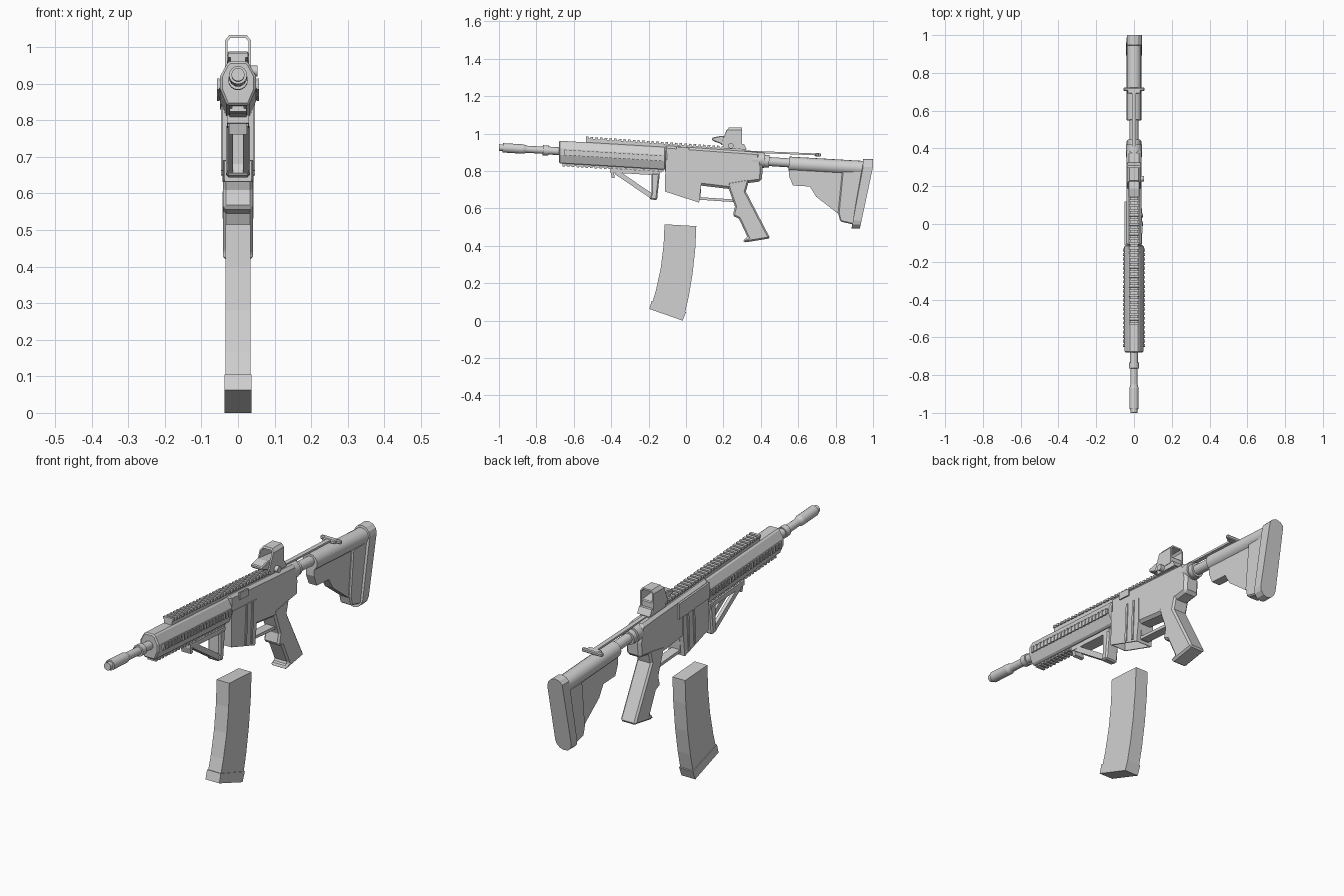
import bpy, bmesh, math
from mathutils import Matrix, Vector

if "Cube" in bpy.data.objects:
    bpy.data.objects.remove(bpy.data.objects["Cube"])

grey = bpy.data.materials.new("plain_grey")
grey.diffuse_color = (0.64, 0.64, 0.64, 1)
grey.use_nodes = True
grey.node_tree.nodes["Principled BSDF"].inputs["Base Color"].default_value = grey.diffuse_color


def finish(name, bm, bevel=0, smooth=False):
    bmesh.ops.recalc_face_normals(bm, faces=bm.faces[:])
    me = bpy.data.meshes.new(name)
    bm.to_mesh(me)
    bm.free()
    me.materials.append(grey)
    ob = bpy.data.objects.new(name, me)
    bpy.context.collection.objects.link(ob)
    if bevel:
        m = ob.modifiers.new("bevel", 'BEVEL')
        m.width, m.segments, m.limit_method = bevel, 1, 'ANGLE'
        m.angle_limit = math.radians(50)
    if smooth:
        bpy.context.view_layer.objects.active = ob
        ob.select_set(True)
        bpy.ops.object.shade_smooth_by_angle(angle=math.radians(40))
        ob.select_set(False)
    return ob


def skin(bm, a, b):
    """Close the space between two matching outlines."""
    va, vb = [bm.verts.new(p) for p in a], [bm.verts.new(p) for p in b]
    n = len(a)
    bm.faces.new(va)
    bm.faces.new(vb[::-1])
    for i in range(n):
        bm.faces.new((va[i], vb[i], vb[(i + 1) % n], va[(i + 1) % n]))


def side(name, pts, half, bevel=0, x=0):
    """Side profile (y, z) extruded across x."""
    bm = bmesh.new()
    skin(bm, [(x - half, y, z) for y, z in pts], [(x + half, y, z) for y, z in pts])
    return finish(name, bm, bevel)


def sweep(name, sec, front, back, z0=0, z1=0, bevel=0):
    """Front section (x, z) extruded along y; end positions are functions of z."""
    bm = bmesh.new()
    skin(bm, [(x, front(z), z + z0) for x, z in sec], [(x, back(z), z + z1) for x, z in sec])
    return finish(name, bm, bevel)


def bar(bm, p, q, width, height, x=0):
    """Box between two (y, z) points."""
    d = Vector((0, q[0] - p[0], q[1] - p[1]))
    rot = Matrix.Rotation(math.atan2(d.z, d.y), 4, 'X')
    mid = Matrix.Translation((x, (p[0] + q[0]) / 2, (p[1] + q[1]) / 2))
    bmesh.ops.create_cube(bm, size=1, matrix=mid @ rot @ Matrix.Diagonal((width, d.length, height, 1)))


def bars(name, *specs, bevel=0):
    bm = bmesh.new()
    for s in specs:
        bar(bm, *s)
    return finish(name, bm, bevel)


def rods(name, *specs, n=16):
    """Round parts, each from p to q with end radii."""
    bm = bmesh.new()
    for p, q, r1, r2 in specs:
        p, q = Vector(p), Vector(q)
        rot = (q - p).to_track_quat('Z', 'Y').to_matrix().to_4x4()
        bmesh.ops.create_cone(bm, cap_ends=True, segments=n, radius1=r1, radius2=r2,
                              depth=(q - p).length, matrix=Matrix.Translation((p + q) / 2) @ rot)
    return finish(name, bm, smooth=True)


def rail(name, p, q, count, base, tooth, x=0, dx=0, dz=0):
    """Slotted rail: a base bar plus evenly spaced teeth shifted by dx, dz."""
    bm = bmesh.new()
    bar(bm, p, q, *base, x)
    p2, q2 = Vector((p[0], p[1] + dz)), Vector((q[0], q[1] + dz))
    for i in range(count):
        bar(bm, p2.lerp(q2, i / count), p2.lerp(q2, (i + 0.55) / count), *tooth, x + dx)
    finish(name, bm)


def axis(y):
    return 0.925 - 0.06 * (y + 1)


def on_axis(y):
    return (0, y, axis(y))


# Barrel and muzzle
rods("barrel", (on_axis(-0.9), on_axis(-0.5), 0.019, 0.019))
rods("muzzle", (on_axis(-1), on_axis(-0.97), 0.018, 0.018),
     (on_axis(-0.98), on_axis(-0.87), 0.025, 0.025),
     (on_axis(-0.87), on_axis(-0.85), 0.025, 0.019))
rods("barrel_collar", (on_axis(-0.765), on_axis(-0.735), 0.027, 0.027),
     (on_axis(-0.735), on_axis(-0.66), 0.021, 0.021))

# Handguard with its rails
half = [(0.022, 0.056), (0.03, 0.05), (0.049, 0.015), (0.049, -0.02), (0.03, -0.065)]
sweep("handguard", half + [(-x, z) for x, z in half[::-1]],
      lambda z: -0.68, lambda z: -0.11, axis(-0.68), axis(-0.11), bevel=0.006)
rail("top_rail", (-0.535, 0.957), (0.316, 0.898), 34, (0.042, 0.034), (0.054, 0.012), dz=0.021)
rail("lower_rail", (-0.66, axis(-0.66) - 0.068), (-0.12, axis(-0.12) - 0.068), 22,
     (0.034, 0.012), (0.046, 0.008), dz=-0.008)
for s, label in ((1, "right"), (-1, "left")):
    rail(label + "_rail", (-0.65, axis(-0.65) - 0.005), (-0.12, axis(-0.12) - 0.005), 22,
         (0.008, 0.022), (0.007, 0.03), x=0.05 * s, dx=0.004 * s)

# Receiver
side("receiver", [(-0.118, 0.936), (0.39, 0.90), (0.41, 0.82), (0.405, 0.745), (0.33, 0.735),
                  (0.30, 0.70), (0.22, 0.705), (0.08, 0.722), (-0.11, 0.78)], 0.04, 0.013)
rods("receiver_end", ((0, 0.355, 0.862), (0, 0.42, 0.857), 0.042, 0.042),
     ((0, 0.42, 0.853), (0, 0.445, 0.851), 0.034, 0.034))
side("ejection_cover", [(-0.05, 0.93), (0.015, 0.926), (0.015, 0.892), (-0.05, 0.896)], 0.004, x=0.042)
side("left_panel", [(-0.11, 0.92), (0.12, 0.905), (0.12, 0.83), (-0.11, 0.845)], 0.005, x=-0.044)

# Magazine well, hollow from below
bm = bmesh.new()
well = [(-0.11, 0.86), (-0.112, 0.69), (0.07, 0.631), (0.082, 0.73), (0.082, 0.85)]
skin(bm, [(-0.043, y, z) for y, z in well], [(0.043, y, z) for y, z in well])
bmesh.ops.recalc_face_normals(bm, faces=bm.faces[:])
bm.normal_update()
low = min(bm.faces, key=lambda f: f.calc_center_median().z)
bmesh.ops.inset_region(bm, faces=[low], thickness=0.008)
ext = bmesh.ops.extrude_face_region(bm, geom=[low])
bmesh.ops.delete(bm, geom=[low], context='FACES_ONLY')
bmesh.ops.translate(bm, vec=(0, 0, 0.12), verts=[g for g in ext["geom"] if isinstance(g, bmesh.types.BMVert)])
finish("magazine_well", bm)
for s in (1, -1):
    bars("well_rib", ((0.005, 0.85), (-0.005, 0.662), 0.006, 0.012, 0.044 * s),
         ((0.05, 0.85), (0.04, 0.65), 0.006, 0.012, 0.044 * s))

# Trigger guard and grip
bars("trigger_guard", ((0.06, 0.654), (0.265, 0.64), 0.045, 0.014), ((0.074, 0.72), (0.07, 0.645), 0.045, 0.014))
side("grip", [(0.22, 0.74), (0.23, 0.70), (0.262, 0.61), (0.25, 0.56), (0.283, 0.545), (0.33, 0.444),
              (0.305, 0.433), (0.31, 0.417), (0.45, 0.44), (0.32, 0.69), (0.34, 0.76)], 0.041, 0.014)

# Foregrip frame
bars("foregrip_mount", ((-0.405, 0.803), (-0.14, 0.787), 0.06, 0.022), ((-0.397, 0.80), (-0.388, 0.763), 0.05, 0.016))
side("foregrip_post", [(-0.185, 0.79), (-0.14, 0.787), (-0.155, 0.643), (-0.197, 0.65), (-0.185, 0.68)], 0.033, 0.007)
bars("foregrip_struts", *[((-0.375, 0.795), (-0.175, 0.66), 0.016, 0.026, 0.021 * s) for s in (1, -1)])

# Sight
arch = [(0.036, 0.94), (0.036, 1.018), (0.024, 1.033), (-0.024, 1.033), (-0.036, 1.018), (-0.036, 0.94),
        (-0.029, 0.94), (-0.029, 1.015), (-0.021, 1.025), (0.021, 1.025), (0.029, 1.015), (0.029, 0.94)]
sweep("sight_hood", arch, lambda z: min(0.23, max(0.187, z - 0.80)), lambda z: 0.30)
side("sight_body", [(0.14, 0.978), (0.187, 0.988), (0.298, 0.975), (0.298, 0.93), (0.187, 0.945), (0.14, 0.962)], 0.03, 0.004)
side("sight_mount", [(0.20, 0.95), (0.31, 0.945), (0.325, 0.915), (0.20, 0.92)], 0.034)
rods("sight_knob", ((0.03, 0.24, 0.935), (0.054, 0.24, 0.935), 0.015, 0.015), n=12)

# Charging rod with cross handle
bars("charging_rod", ((0.30, 0.905), (0.71, 0.888), 0.022, 0.01))
bars("charging_handle", ((0.69, 0.887), (0.722, 0.885), 0.07, 0.018),
     ((0.705, 0.886), (0.722, 0.885), 0.11, 0.018), bevel=0.004)

# Stock
rods("buffer_tube", ((0, 0.42, 0.852), (0, 0.60, 0.84), 0.024, 0.024))
rods("stock_tube", ((0, 0.55, 0.838), (0, 0.96, 0.814), 0.039, 0.039))
side("stock_web", [(0.55, 0.83), (0.95, 0.80), (0.90, 0.53), (0.813, 0.572), (0.695, 0.663),
                   (0.663, 0.717), (0.572, 0.722), (0.55, 0.775)], 0.022)
side("stock_rear_block", [(0.835, 0.80), (0.95, 0.80), (0.91, 0.51), (0.825, 0.53), (0.813, 0.575)], 0.032, 0.006)
r, top, bottom = 0.043, 0.865, 0.493
capsule = [(r * math.cos(a), (top - r if a < math.pi else bottom + r) + r * math.sin(a))
           for a in (math.pi * (k + (k > 6) * -1) / 6 + 0.0001 * (k > 6) for k in range(14))]
sweep("butt_plate", capsule, lambda z: 0.947 - 0.19 * max(0, 0.82 - z), lambda z: 1.0 - 0.215 * max(0, 0.82 - z), bevel=0.004)

# Detached curved magazine
front = [(-0.115, 0.515), (-0.12, 0.40), (-0.135, 0.28), (-0.16, 0.165), (-0.182, 0.09)]
rear = [(0.055, 0.505), (0.05, 0.39), (0.035, 0.25), (0.015, 0.13), (-0.006, 0.04)]
side("magazine", front + rear[::-1], 0.034)
side("magazine_base", [(-0.184, 0.105), (0.0, 0.045), (-0.018, 0.0), (-0.196, 0.062)], 0.037)
